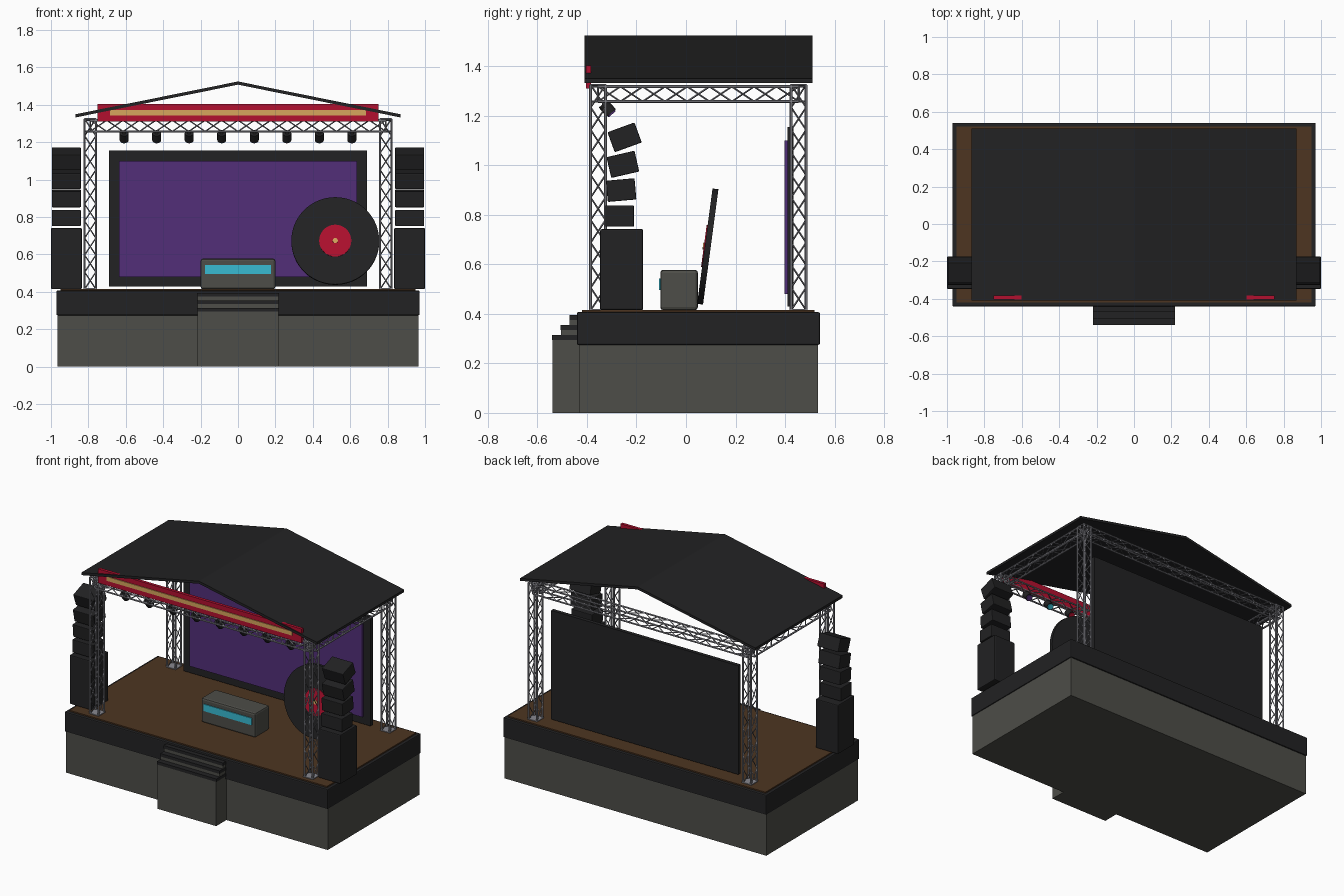
import bpy, bmesh, math
from mathutils import Vector, Matrix

if "Cube" in bpy.data.objects:
    bpy.data.objects.remove(bpy.data.objects["Cube"])


def material(name, r, g, b):
    m = bpy.data.materials.new(name)
    m.use_nodes = True
    m.diffuse_color = (r, g, b, 1)
    m.node_tree.nodes["Principled BSDF"].inputs["Base Color"].default_value = (r, g, b, 1)
    return m


black = material("matte black", 0.016, 0.016, 0.017)
grey = material("warm grey", 0.075, 0.075, 0.065)
wood = material("dark wood", 0.075, 0.036, 0.015)
metal = material("truss metal", 0.25, 0.25, 0.28)
red = material("red", 0.45, 0.005, 0.028)
gold = material("gold", 0.68, 0.38, 0.11)
purple = material("purple", 0.085, 0.028, 0.19)
cyan = material("cyan", 0.04, 0.5, 0.65)


def finish(name, bm, mat):
    mesh = bpy.data.meshes.new(name)
    bm.to_mesh(mesh)
    bm.free()
    mesh.materials.append(mat)
    ob = bpy.data.objects.new(name, mesh)
    bpy.context.collection.objects.link(ob)
    return ob


def box(name, xs, ys, zs, mat, bevel=0, tilt=0):
    """Box between limits, optionally bevelled and tilted about its own x axis."""
    lo, hi = Vector((xs[0], ys[0], zs[0])), Vector((xs[1], ys[1], zs[1]))
    bm = bmesh.new()
    bmesh.ops.create_cube(bm, size=1)
    bmesh.ops.scale(bm, vec=hi - lo, verts=bm.verts)
    if bevel:
        bmesh.ops.bevel(bm, geom=bm.edges[:], offset=bevel, segments=2,
                        profile=0.5, affect='EDGES')
    ob = finish(name, bm, mat)
    ob.location = (lo + hi) / 2
    ob.rotation_euler.x = math.radians(tilt)
    return ob


def smooth(ob):
    bpy.ops.object.select_all(action='DESELECT')
    ob.select_set(True)
    bpy.context.view_layer.objects.active = ob
    bpy.ops.object.shade_smooth_by_angle(angle=math.radians(40))


def rod(bm, a, b, radius, sides=6):
    d = b - a
    rot = d.to_track_quat('Z', 'Y').to_matrix().to_4x4()
    bmesh.ops.create_cone(bm, cap_ends=True, segments=sides, radius1=radius, radius2=radius,
                          depth=d.length, matrix=Matrix.Translation((a + b) / 2) @ rot)


def cylinder(name, centre, axis, radius, depth, mat, sides=48):
    bm = bmesh.new()
    half = Vector(axis).normalized() * depth / 2
    rod(bm, Vector(centre) - half, Vector(centre) + half, radius, sides)
    ob = finish(name, bm, mat)
    smooth(ob)
    return ob


def truss(name, start, end, bays, half=0.03):
    """Four chords laced with zigzag bracing; opposite faces lace the other way."""
    a, b = Vector(start), Vector(end)
    axis = (b - a).normalized()
    u = Vector((1, 0, 0)) if abs(axis.x) < 0.5 else Vector((0, 1, 0))
    v = axis.cross(u)
    corners = [(u * i + v * j) * half for i, j in ((-1, -1), (1, -1), (1, 1), (-1, 1))]
    bm = bmesh.new()
    for k, c in enumerate(corners):
        rod(bm, a + c, b + c, 0.006)
        pair = (c, corners[(k + 1) % 4])
        for n in range(bays):
            p, q = a.lerp(b, n / bays), a.lerp(b, (n + 1) / bays)
            rod(bm, p + pair[n % 2], q + pair[(n + 1) % 2], 0.0035, 4)
        for p in (a, b):
            rod(bm, p + pair[0], p + pair[1], 0.0045, 4)
    return finish(name, bm, metal)


# Platform
box("platform_skirt", (-0.965, 0.965), (-0.433, 0.533), (0, 0.28), grey)
box("deck", (-0.971, 0.971), (-0.441, 0.541), (0.275, 0.407), black, 0.006)
box("deck_floor", (-0.95, 0.95), (-0.42, 0.52), (0.4, 0.415), wood)

# Front steps
for i, top in enumerate((0.315, 0.355, 0.395)):
    y = -0.54 + i * 0.035
    box(f"step_body_{i + 1}", (-0.217, 0.217), (y, -0.43), (0, top - 0.02), grey)
    box(f"step_tread_{i + 1}", (-0.219, 0.219), (y - 0.001, -0.43), (top - 0.02, top), black)

# Truss frame: four towers, front and back beams, side beams
for sx, side in ((-1, "right"), (1, "left")):
    x = sx * 0.79
    for y, end in ((-0.355, "front"), (0.455, "back")):
        truss(f"{end}_{side}_tower", (x, y, 0.415), (x, y, 1.325), 10)
        box(f"{end}_{side}_tower_foot", (x - 0.036, x + 0.036), (y - 0.036, y + 0.036),
            (0.414, 0.42), metal)
    truss(f"{side}_beam", (x, -0.355, 1.288), (x, 0.455, 1.288), 9)
for y, end in ((-0.355, "front"), (0.455, "back")):
    truss(f"{end}_beam", (-0.79, y, 1.288), (0.79, y, 1.288), 18)

# Gabled roof, a thin folded sheet extruded along y
profile = [(-0.868, 1.333), (0, 1.508), (0.868, 1.333), (0.868, 1.35), (0, 1.525), (-0.868, 1.35)]
bm = bmesh.new()
ends = [[bm.verts.new((x, y, z)) for x, z in profile] for y in (-0.41, 0.51)]
for ring in ends:
    bm.faces.new((ring[0], ring[1], ring[4], ring[5]))
    bm.faces.new((ring[1], ring[2], ring[3], ring[4]))
for i in range(6):
    j = (i + 1) % 6
    bm.faces.new((ends[0][i], ends[0][j], ends[1][j], ends[1][i]))
bmesh.ops.recalc_face_normals(bm, faces=bm.faces)
finish("roof", bm, black)

# Banner
box("banner", (-0.75, 0.75), (-0.403, -0.383), (1.31, 1.404), red)
box("banner_stripe", (-0.685, 0.685), (-0.408, -0.402), (1.344, 1.372), gold)

# Stage lights, tilted down toward the back
aim = Vector((0, 0.65, -0.76)).normalized()
lens_colours = (cyan, purple, red)
for i in range(8):
    x = -0.609 + i * 0.174
    centre = Vector((x, -0.318, 1.23))
    cylinder(f"light_can_{i + 1}", centre, aim, 0.024, 0.05, black, 16)
    cylinder(f"light_lens_{i + 1}", centre + aim * 0.027, aim, 0.019, 0.008,
             lens_colours[i % 3], 16)
    box(f"light_clamp_{i + 1}", (x - 0.008, x + 0.008), (-0.34, -0.322), (1.235, 1.264), black)

# Video wall
box("screen_frame", (-0.69, 0.69), (0.41, 0.435), (0.43, 1.155), black)
box("screen_panel", (-0.637, 0.637), (0.398, 0.412), (0.48, 1.1), purple)

# Booth
box("booth", (-0.2, 0.2), (-0.104, 0.048), (0.415, 0.578), grey, 0.012)
box("booth_panel", (-0.177, 0.177), (-0.109, -0.102), (0.497, 0.543), cyan)

# Leaning record
lean = math.radians(7.6)
face = Vector((0, -math.cos(lean), math.sin(lean)))
centre = Vector((0.52, 0.088, 0.672))
cylinder("record", centre, face, 0.235, 0.024, black, 64)
cylinder("record_label", centre + face * 0.012, face, 0.086, 0.008, red)
cylinder("record_spindle", centre + face * 0.016, face, 0.014, 0.008, gold, 24)

# Speaker stacks: subwoofer and four fanned cabinets (centre y, centre z, tilt)
cabinets = ((-0.268, 0.795, 0), (-0.262, 0.9, 5), (-0.255, 1.004, 13), (-0.248, 1.113, 20))
for sx, side in ((-1, "right"), (1, "left")):
    xs = sorted((sx * 0.835, sx))
    box(f"{side}_subwoofer", xs, (-0.347, -0.173), (0.415, 0.742), black, 0.006)
    xs = sorted((sx * 0.84, sx * 0.995))
    for i, (y, z, tilt) in enumerate(cabinets):
        box(f"{side}_cabinet_{i + 1}", xs, (y - 0.058, y + 0.058), (z - 0.043, z + 0.043),
            black, 0.004, tilt)
